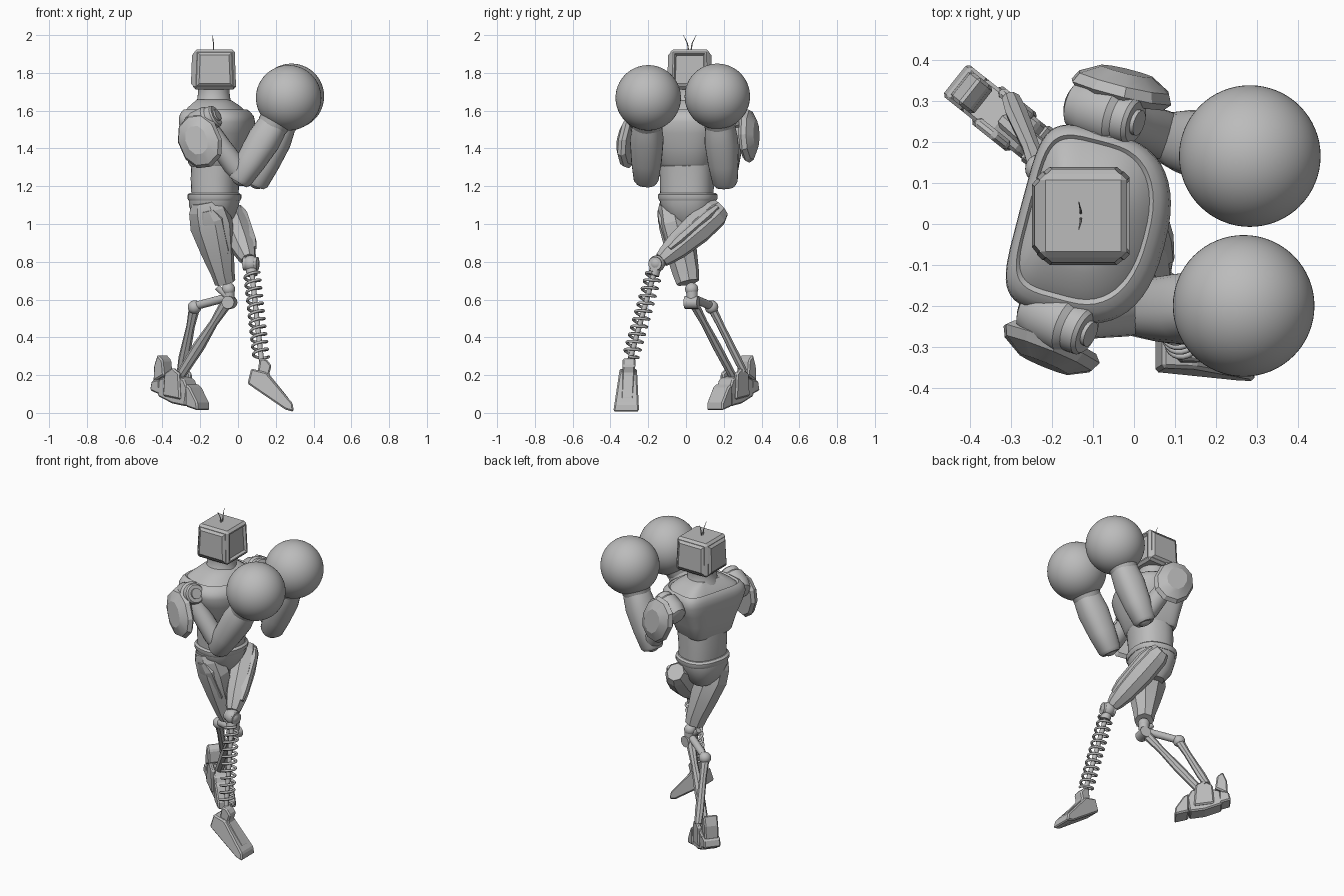
import bpy, bmesh, math
from mathutils import Vector as V

cube = bpy.data.objects.get("Cube")
if cube:
    bpy.data.objects.remove(cube, do_unlink=True)

grey = bpy.data.materials.new("plain_grey")
grey.use_nodes = True
grey.diffuse_color = (0.5, 0.5, 0.5, 1)
grey.node_tree.nodes["Principled BSDF"].inputs["Base Color"].default_value = (0.5, 0.5, 0.5, 1)

FRONT = V((0.967, -0.255, 0))
SIDE = V((0.255, 0.967, 0))
UP = V((0, 0, 1))


def finish(name, bm, angle=35):
    bmesh.ops.recalc_face_normals(bm, faces=bm.faces)
    mesh = bpy.data.meshes.new(name)
    bm.to_mesh(mesh)
    bm.free()
    ob = bpy.data.objects.new(name, mesh)
    bpy.context.collection.objects.link(ob)
    mesh.materials.append(grey)
    if angle:
        bpy.ops.object.select_all(action='DESELECT')
        ob.select_set(True)
        bpy.context.view_layer.objects.active = ob
        bpy.ops.object.shade_smooth_by_angle(angle=math.radians(angle))
    return ob


def loft(name, rings, u, v, sides=32, power=2.0, back=None, angle=35, spin=0.0):
    """Skin rings of (centre, half u, half v); back is the exponent on the -u half."""
    bm = bmesh.new()
    loops = []
    for c, ru, rv in rings:
        loop = []
        for i in range(sides):
            t = 2 * math.pi * (i + spin) / sides
            a, b = math.cos(t), math.sin(t)
            e = 2 / (back if back and a < 0 else power)
            pu = math.copysign(abs(a) ** e, a) * ru
            pv = math.copysign(abs(b) ** e, b) * rv
            loop.append(bm.verts.new(V(c) + u * pu + v * pv))
        loops.append(loop)
    for p, q in zip(loops, loops[1:]):
        for i in range(sides):
            j = (i + 1) % sides
            bm.faces.new((p[i], p[j], q[j], q[i]))
    bm.faces.new(loops[0])
    bm.faces.new(loops[-1])
    return finish(name, bm, angle)


def limb(name, a, b, profile, hint=FRONT, **kw):
    """Loft from a to b; profile rows are (fraction, half u, half v)."""
    a, b = V(a), V(b)
    d = (b - a).normalized()
    u = (hint - d * hint.dot(d)).normalized()
    return loft(name, [(a.lerp(b, t), ru, rv) for t, ru, rv in profile], u, d.cross(u), **kw)


def rod(name, a, b, r, r2=None, sides=16):
    hint = FRONT if abs((V(b) - V(a)).normalized().dot(FRONT)) < 0.8 else UP
    return limb(name, a, b, [(0, r, r), (1, r2 or r, r2 or r)], hint, sides=sides)


def ball(name, c, r, seg=24):
    bm = bmesh.new()
    bmesh.ops.create_uvsphere(bm, u_segments=seg, v_segments=seg // 2, radius=r)
    bmesh.ops.translate(bm, verts=bm.verts, vec=V(c))
    return finish(name, bm, 60)


def prism(name, origin, along, pts, half, shear=0.0, taper=0.0):
    """Side outline (along, z) given thickness across; bevelled edges."""
    across = UP.cross(along).normalized()
    bm = bmesh.new()
    sides = []
    for s in (-1, 1):
        sides.append([bm.verts.new(V(origin) + along * p + UP * z +
                      across * (s * (half - taper * z) + shear * z)) for p, z in pts])
        bm.faces.new(sides[-1])
    n = len(pts)
    for i in range(n):
        j = (i + 1) % n
        bm.faces.new((sides[0][i], sides[0][j], sides[1][j], sides[1][i]))
    ob = finish(name, bm, 0)
    mod = ob.modifiers.new("edge", 'BEVEL')
    mod.width, mod.segments = 0.008, 1
    return ob


def body(name, rows, **kw):
    """Upright part; rows are (z, x, y, half depth, half width)."""
    return loft(name, [((x, y, z), d, w) for z, x, y, d, w in rows], FRONT, SIDE, **kw)


# torso
body("pelvis", [(0.98, -.13, .02, .06, .06), (1.03, -.13, .015, .105, .105),
                (1.10, -.128, .01, .128, .143), (1.13, -.125, .01, .13, .148)], sides=24, power=2.5)
body("belt", [(1.125, -.125, .01, .132, .15), (1.135, -.125, .01, .138, .156),
              (1.155, -.125, .01, .138, .156), (1.165, -.125, .01, .125, .145)], power=2.4)
body("abdomen", [(1.15, -.122, .005, .12, .14), (1.24, -.122, .005, .124, .142),
                 (1.34, -.115, .003, .127, .145)], power=2.4)
body("chest", [(1.305, -.115, 0, .12, .138), (1.32, -.113, 0, .132, .15), (1.40, -.107, -.002, .153, .175),
               (1.48, -.102, -.006, .174, .212), (1.54, -.102, -.008, .182, .234),
               (1.57, -.104, -.006, .178, .231), (1.595, -.109, 0, .163, .216),
               (1.606, -.112, .004, .15, .2), (1.598, -.113, .006, .142, .19),
               (1.618, -.116, .008, .127, .168), (1.64, -.12, .012, .103, .13), (1.66, -.127, .015, .08, .09)],
     sides=48, power=2.45, back=5, angle=40)
body("neck", [(1.62, -.128, .015, .105, .11), (1.66, -.128, .017, .088, .088),
              (1.70, -.128, .02, .083, .083), (1.73, -.128, .02, .085, .085)])

# head: bevelled box, raised panels on three sides and a recessed face
bm = bmesh.new()
bmesh.ops.create_cube(bm, size=1)
for v in bm.verts:
    flare = 1.02 - v.co.z * 0.07
    v.co = V((v.co.x * .216 * flare - .124, v.co.y * .206 * flare + .02, v.co.z * .212 + 1.819))
bmesh.ops.bevel(bm, geom=bm.edges[:], offset=0.014, segments=1, affect='EDGES')
panels = [f for f in bm.faces if f.calc_area() > 0.02 and abs(f.normal.z) < 0.1]
face = [f for f in panels if f.normal.x > 0.9]
raised = [f for f in panels if f.normal.x < 0.9]
bmesh.ops.inset_individual(bm, faces=face, thickness=0.012, depth=0)
bmesh.ops.inset_individual(bm, faces=face, thickness=0.012, depth=-0.014)
bmesh.ops.inset_individual(bm, faces=raised, thickness=0.004, depth=0)
bmesh.ops.inset_individual(bm, faces=raised, thickness=0.02, depth=0.012)
finish("head", bm, 20)
for s, name in ((-1, "right_antenna"), (1, "left_antenna")):
    rod(name + "_base", (-.13, .02 + s * .006, 1.91), (-.13, .02 + s * .012, 1.955), .004, .003, 8)
    rod(name + "_tip", (-.13, .02 + s * .012, 1.955), (-.135, .02 + s * .034, 2.0), .003, .001, 8)

# arms
ARMS = {
    "left": dict(sh=(-.07, .272, 1.54), axis=(.85, -.26, .4), out=SIDE, elbow=(.105, .205, 1.24),
                 wrist=(.235, .178, 1.54), glove=(.283, .166, 1.676), plate=(-.03, .325, 1.47)),
    "right": dict(sh=(-.185, -.235, 1.54), axis=(.8, -.35, .4), out=V((-.36, -.93, 0)), elbow=(.02, -.21, 1.255),
                  wrist=(.195, -.206, 1.54), glove=(.268, -.2, 1.668), plate=(-.202, -.297, 1.44))}
for side, p in ARMS.items():
    sh, elbow, wrist = V(p["sh"]), V(p["elbow"]), V(p["wrist"])
    axis = V(p["axis"]).normalized()
    limb(side + "_shoulder", sh - axis * .095, sh + axis * .085,
         [(0, .04, .04), (.06, .058, .058), (.3, .074, .074), (.7, .074, .074),
          (.78, .062, .062), (.95, .06, .06), (1, .052, .052)], SIDE)
    rod(side + "_shoulder_cap", sh + axis * .08, sh + axis * .095, .032)
    rod(side + "_shoulder_mount", sh, sh.lerp(V((-.11, 0, 1.54)), .5), .055)
    limb(side + "_upper_arm", sh, elbow, [(0, .055, .055), (.4, .055, .055), (.8, .06, .06), (1, .05, .05)],
         SIDE, sides=20)
    ball(side + "_elbow", elbow, .055)
    limb(side + "_forearm", elbow.lerp(wrist, -.12), wrist,
         [(0, .054, .05), (.05, .066, .064), (.35, .08, .078), (.7, .088, .088), (.88, .08, .082), (1, .074, .076)],
         SIDE, sides=24, power=2.3)
    limb(side + "_glove_cuff", wrist.lerp(elbow, .12), p["glove"],
         [(0, .072, .072), (.1, .083, .083), (.4, .088, .088), (.6, .11, .11), (1, .1, .1)], SIDE)
    ball(side + "_glove", p["glove"], .173, 64)
    # faceted arm guard
    c, n = V(p["plate"]), (p["out"] + UP * .08).normalized()
    limb(side + "_arm_guard", c - n * .02, c + n * .05,
         [(0, .13, .105), (.25, .152, .12), (.6, .138, .108), (1, .08, .06)],
         UP - FRONT * .5, sides=10, power=2.2, angle=20)

# thighs
limb("left_thigh", (-.055, .185, 1.085), (.055, -.13, .81),
     [(0, .05, .055), (.1, .07, .078), (.4, .076, .085), (.75, .066, .07), (.93, .05, .052), (1, .038, .042)],
     sides=8, spin=.5, angle=15)
limb("left_thigh_panel", (-.02, .165, 1.085), (.062, -.09, .865),
     [(0, .04, .02), (.2, .06, .035), (.8, .055, .035), (1, .04, .02)], sides=8, spin=.5, angle=15)
limb("right_thigh", (-.17, -.08, 1.12), (-.068, .01, .69),
     [(0, .08, .06), (.1, .105, .078), (.3, .118, .088), (.62, .09, .082), (.88, .062, .072), (1, .055, .062)],
     sides=8, spin=.5, angle=15)
limb("right_thigh_panel", (-.165, -.13, 1.07), (-.085, -.05, .8),
     [(0, .04, .02), (.2, .075, .03), (.8, .06, .03), (1, .03, .02)], sides=8, spin=.5, angle=15)

# spring leg
knee, ankle = V((.068, -.155, .79)), V((.125, -.3, .27))
ball("left_knee", knee, .044)
rod("left_knee_pin", knee - FRONT * .038, knee + FRONT * .038, .036)
rod("left_shin_rod", knee, ankle, .014)
rod("left_shin_sleeve", knee, knee.lerp(ankle, .12), .03)
d = (ankle - knee).normalized()
u = (FRONT - d * FRONT.dot(d)).normalized()
w = d.cross(u)
curve = bpy.data.curves.new("left_shin_spring", 'CURVE')
curve.dimensions = '3D'
curve.bevel_depth, curve.bevel_resolution = 0.0075, 2
turns, steps = 11, 20
line = curve.splines.new('POLY')
line.points.add(turns * steps)
for i, pt in enumerate(line.points):
    t = 2 * math.pi * i / steps
    c = knee.lerp(ankle, .1 + .86 * i / (turns * steps)) + (u * math.cos(t) + w * math.sin(t)) * .04
    pt.co = (*c, 1)
curve.materials.append(grey)
bpy.context.collection.objects.link(bpy.data.objects.new("left_shin_spring", curve))

# left foot
X = V((1, 0, 0))
prism("left_foot", (0, -.317, 0), X, [(.05, .155), (.07, .235), (.15, .215), (.29, .05), (.295, .005), (.25, .018)],
      .069, shear=.05, taper=.1)
prism("left_foot_ridge", (0, -.315, 0), X, [(.1, .19), (.115, .29), (.15, .285), (.178, .25), (.165, .205), (.27, .075), (.26, .05)],
      .034, shear=.05)

# linkage leg
ball("right_knee", (-.05, .03, .655), .035)
rod("right_knee_link", (-.05, .03, .66), (-.045, .035, .58), .032, .028)
rod("right_knee_pin", V((-.045, .03, .585)) - SIDE * .036, V((-.045, .03, .585)) + SIDE * .036, .034)
rod("right_rear_link", (-.06, .03, .61), (-.23, .135, .565), .022)
rod("right_fork_link", (-.11, .03, .665), (-.04, .02, .6), .016)
ball("right_rear_joint", (-.23, .135, .56), .036)
limb("right_shin", (-.05, .03, .6), (-.31, .25, .19), [(0, .034, .028), (.3, .022, .02), (.6, .032, .024), (1, .026, .022)],
     sides=8, angle=20)
limb("right_rear_shin", (-.23, .135, .56), (-.3, .305, .22), [(0, .03, .024), (.3, .023, .02), (.8, .03, .022), (1, .024, .02)],
     sides=8, angle=20)

# right foot, turned outwards with the toe down
AIM = V((.78, -.62, 0))
HEEL = (-.305, .248, 0)
prism("right_foot_sole", HEEL, AIM, [(-.12, .09), (-.11, .18), (-.02, .2), (.06, .18), (.085, .13), (.07, .035), (-.02, .05)], .05)
prism("right_toe", HEEL, AIM, [(.075, .035), (.075, .155), (.105, .135), (.155, .055), (.158, .012)], .055)
prism("right_heel", HEEL, AIM, [(-.172, .12), (-.16, .17), (-.105, .18), (-.1, .095)], .05)
prism("right_heel_fin", HEEL, AIM, [(-.155, .165), (-.15, .25), (-.125, .31), (-.09, .28), (-.08, .2)], .042)
for s, name in ((-1, "right_ankle_plate_outer"), (1, "right_ankle_plate_inner")):
    prism(name, V(HEEL) + UP.cross(AIM) * s * .047, AIM,
          [(-.075, .09), (-.065, .21), (-.01, .24), (.035, .21), (.045, .07)], .013)
